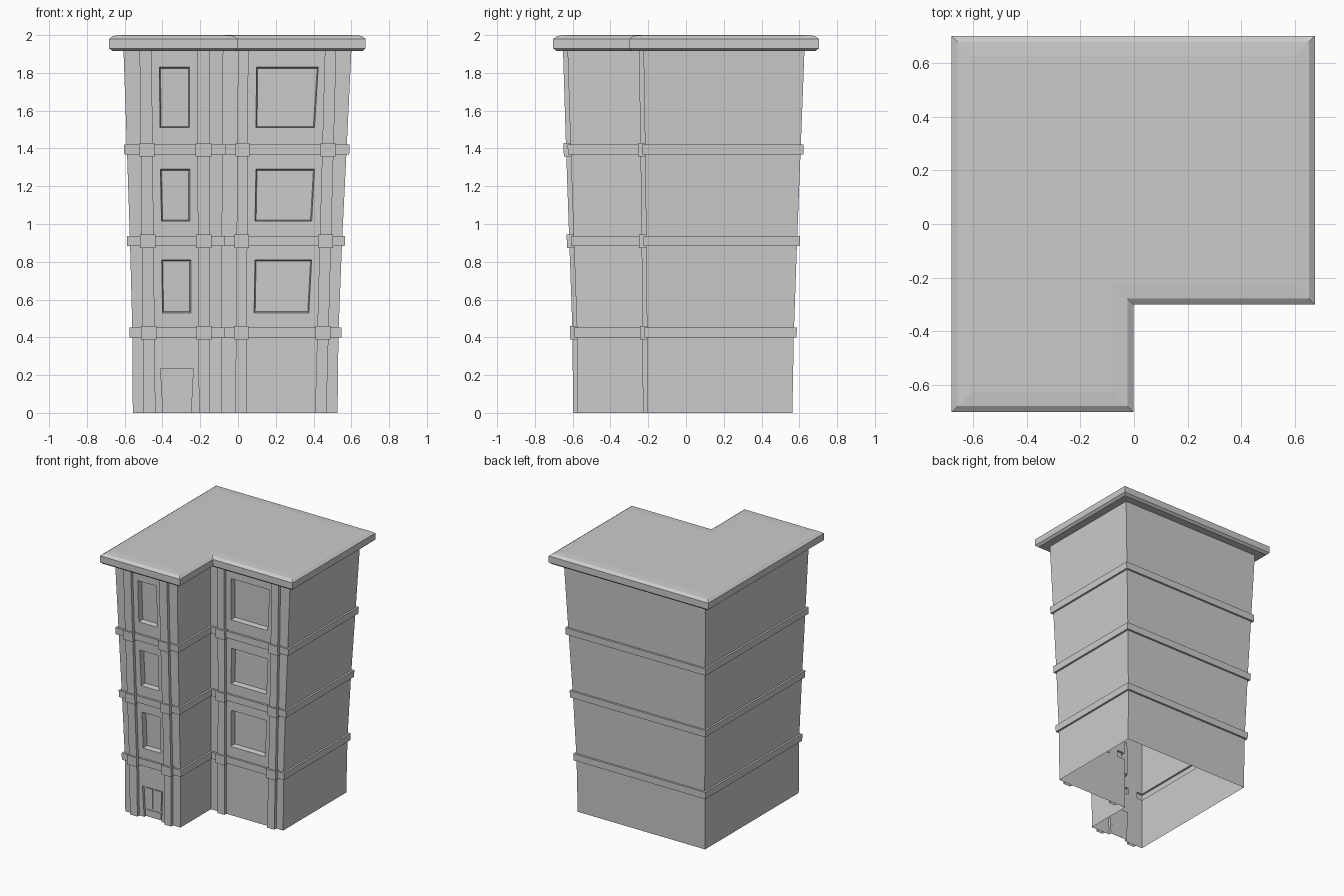
import bpy, bmesh

if "Cube" in bpy.data.objects:
    bpy.data.objects.remove(bpy.data.objects["Cube"])

# Flared wall positions at floor levels
Z  = [0, .425, .91, 1.395, 1.915]
X0 = [-.557, -.559, -.572, -.588, -.606]
X1 = [.527, .532, .551, .575, .600]
Y0 = [-.574, -.577, -.594, -.611, -.627]
Y1 = [.563, .571, .588, .607, .627]
NX = [-.087, -.086, -.084, -.082, -.078]   # notch side wall
NY = [-.204, -.207, -.211, -.217, -.225]   # notch front wall
BANDS = [.425, .91, 1.395]


def at(table, z):
    z = min(max(z, 0), Z[-1])
    for i in range(len(Z) - 1):
        if z <= Z[i + 1]:
            t = (z - Z[i]) / (Z[i + 1] - Z[i])
            return table[i] + t * (table[i + 1] - table[i])


def loft(bm, rings, caps=(True, True)):
    vs = [[bm.verts.new(p) for p in r] for r in rings]
    n = len(vs[0])
    for a, b in zip(vs, vs[1:]):
        for i in range(n):
            bm.faces.new((a[i], a[(i + 1) % n], b[(i + 1) % n], b[i]))
    if caps[0]:
        bm.faces.new(vs[0][::-1])
    if caps[1]:
        bm.faces.new(vs[-1])


def finish(bm, name):
    bmesh.ops.recalc_face_normals(bm, faces=bm.faces)
    me = bpy.data.meshes.new(name)
    bm.to_mesh(me)
    bm.free()
    ob = bpy.data.objects.new(name, me)
    bpy.context.collection.objects.link(ob)
    return ob


def plan(z, o):
    x0, x1, y0, y1 = at(X0, z) - o, at(X1, z) + o, at(Y0, z) - o, at(Y1, z) + o
    nx, ny = at(NX, z) + o, at(NY, z) - o
    return [(x, y, z) for x, y in
            ((x0, y0), (nx, y0), (nx, ny), (x1, ny), (x1, y1), (x0, y1))]


def panel(bm, wall, bottom, top, z0, z1, out, depth, taper=0.0):
    """Solid block lying along a leaning front wall; taper narrows the inner end."""
    rings = []
    for d, g in ((-out, -taper), (depth, taper)):
        rings.append([(x, at(wall, z) + d, z) for x, z in (
            (bottom[0] + g, z0 + g), (bottom[1] - g, z0 + g),
            (top[1] - g, z1 - g), (top[0] + g, z1 - g))])
    loft(bm, rings)


# L-shaped walls, string bands and overhanging roof in one lofted skin
levels = [(0, 0)]
for b in BANDS:
    levels += [(b - .026, 0), (b - .026, .015), (b + .026, .015), (b + .026, 0)]
levels += [(1.915, 0), (1.915, .058), (1.93, .076), (1.98, .076), (1.996, .054), (2.0, 0)]
bm = bmesh.new()
loft(bm, [plan(z, o) for z, o in levels])
building = finish(bm, "building_shell")

# Window and door recesses
bm = bmesh.new()
windows = [(.53, .81, (-.40, -.25), (-.404, -.25), (.085, .375), (.09, .39)),
           (1.015, 1.29, (-.405, -.255), (-.411, -.255), (.09, .39), (.095, .405)),
           (1.51, 1.83, (-.413, -.257), (-.416, -.257), (.095, .405), (.098, .425))]
for z0, z1, lb, lt, rb, rt in windows:
    panel(bm, Y0, lb, lt, z0, z1, .04, .04, .006)
    panel(bm, NY, rb, rt, z0, z1, .04, .04, .006)
panel(bm, Y0, (-.395, -.25), (-.41, -.237), -.02, .235, .04, .02)
cutter = finish(bm, "recess_cutter")
cutter.hide_render = True
mod = building.modifiers.new("recesses", 'BOOLEAN')
mod.object = cutter
mod.operation = 'DIFFERENCE'
mod.solver = 'EXACT'
bpy.context.view_layer.objects.active = building
bpy.ops.object.modifier_apply(modifier=mod.name)
bpy.data.objects.remove(cutter)

# Open underside
bm = bmesh.new()
bm.from_mesh(building.data)
under = [f for f in bm.faces if all(v.co.z < 1e-4 for v in f.verts)]
bmesh.ops.delete(bm, geom=under, context='FACES')
bm.to_mesh(building.data)
bm.free()

# Pilasters with wider blocks where the bands cross them
pilasters = [("wing_left", Y0, (-.50, -.437), (-.521, -.457)),
             ("wing_right", Y0, (-.207, -.15), (-.218, -.15)),
             ("recess_left", NY, (-.014, .044), (0.0, .055)),
             ("recess_right", NY, (.408, .468), (.46, .52))]
for name, wall, b, t in pilasters:
    def span(z):
        k = z / 1.915
        return [p + (q - p) * k for p, q in zip(b, t)]
    bm = bmesh.new()
    rings = []
    for z in Z:
        l, r = span(z)
        y = at(wall, z)
        rings.append([(l, y - .024, z), (r, y - .024, z), (r, y, z), (l, y, z)])
    loft(bm, rings, (False, False))
    finish(bm, "pilaster_" + name)
    bm = bmesh.new()
    for z in BANDS:
        l, r = span(z)
        s = (l - .01, r + .01)
        panel(bm, wall, s, s, z - .037, z + .034, .037, 0)
    finish(bm, "band_blocks_" + name)

# Raised door panels and kick plate
bm = bmesh.new()
panel(bm, Y0, (-.384, -.335), (-.39, -.335), .07, .222, -.013, .02)
panel(bm, Y0, (-.315, -.262), (-.315, -.256), .07, .222, -.013, .02)
panel(bm, Y0, (-.383, -.263), (-.384, -.262), .012, .056, -.013, .02)
finish(bm, "door_panels")
